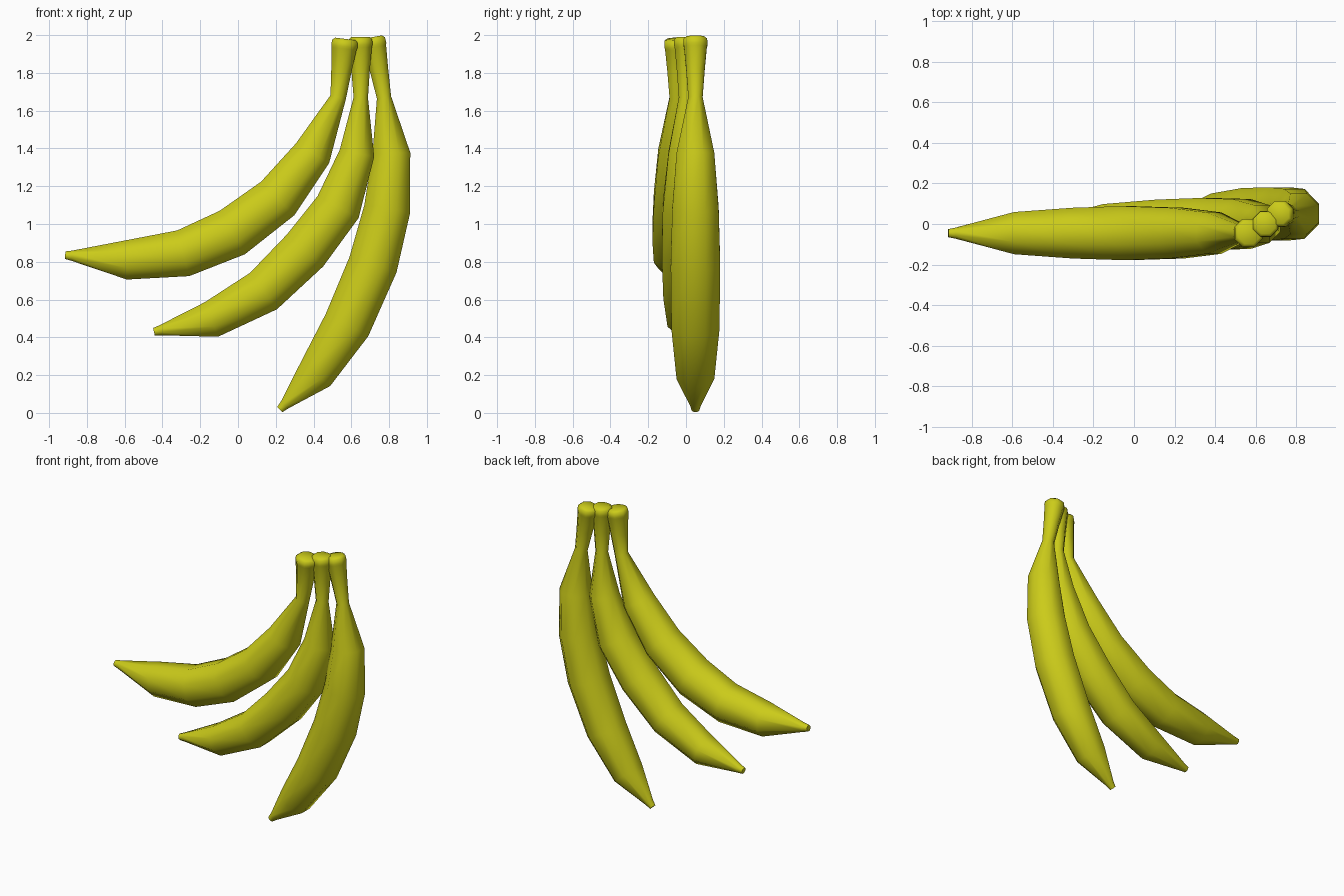
import bpy, bmesh, math
from mathutils import Vector

if "Cube" in bpy.data.objects:
    bpy.data.objects.remove(bpy.data.objects["Cube"])

SIDES = 8

skin = bpy.data.materials.new("banana_skin")
skin.diffuse_color = (0.60, 0.60, 0.01, 1)
skin.use_nodes = True
skin.node_tree.nodes["Principled BSDF"].inputs["Base Color"].default_value = skin.diffuse_color


def banana(name, y, path, stem_top, stem_r):
    """Loft octagonal rings along a path of (x, z, radius), ending in a flared stem."""
    rings = [(Vector((x, 0, z)), r) for x, z, r in path]
    # short blunt nub at the blossom end
    tip, nxt = rings[0][0], rings[1][0]
    rings.insert(1, (tip + (nxt - tip).normalized() * 0.035, 0.027))
    # flared stem with a rounded cap
    neck, neck_r = rings[-1]
    top = Vector((stem_top[0], 0, stem_top[1]))
    for t, k in ((0.45, None), (0.83, 0.97), (0.87, 1.03), (0.96, 1.0), (1.0, 0.78)):
        r = neck_r * 0.55 + stem_r * 0.45 if k is None else stem_r * k
        rings.append((neck.lerp(top, t), r))

    bm = bmesh.new()
    loops = []
    for i, (c, r) in enumerate(rings):
        a = rings[max(i - 1, 0)][0]
        b = rings[min(i + 1, len(rings) - 1)][0]
        d = Vector((0, 0, 0))
        if i > 0:
            d += (c - a).normalized()
        if i < len(rings) - 1:
            d += (b - c).normalized()
        d.normalize()
        side = Vector((0, 1, 0))
        out = side.cross(d)
        R = r / math.cos(math.pi / SIDES)
        loop = []
        for k in range(SIDES):
            ang = 2 * math.pi * (k + 0.5) / SIDES
            p = c + out * (R * math.cos(ang)) + side * (R * math.sin(ang))
            loop.append(bm.verts.new(p + Vector((0, y, 0))))
        loops.append(loop)
    for l0, l1 in zip(loops, loops[1:]):
        for k in range(SIDES):
            n = (k + 1) % SIDES
            bm.faces.new((l0[k], l0[n], l1[n], l1[k]))
    bm.faces.new(loops[0])
    bm.faces.new(loops[-1])
    bmesh.ops.recalc_face_normals(bm, faces=bm.faces)

    mesh = bpy.data.meshes.new(name)
    bm.to_mesh(mesh)
    bm.free()
    mesh.materials.append(skin)
    ob = bpy.data.objects.new(name, mesh)
    bpy.context.collection.objects.link(ob)
    bpy.context.view_layer.objects.active = ob
    ob.select_set(True)
    bpy.ops.object.shade_smooth_by_angle(angle=math.radians(50))
    ob.select_set(False)


# front banana, swinging furthest left
banana("banana_front", -0.045,
       [(-0.915, 0.835, 0.020), (-0.59, 0.81, 0.104), (-0.29, 0.845, 0.125),
        (-0.03, 0.955, 0.133), (0.21, 1.135, 0.125), (0.395, 1.375, 0.102),
        (0.53, 1.67, 0.042)], (0.568, 1.98), 0.068)

# middle banana
banana("banana_middle", 0.0,
       [(-0.445, 0.43, 0.020), (-0.14, 0.495, 0.098), (0.135, 0.645, 0.120),
        (0.355, 0.86, 0.128), (0.53, 1.09, 0.123), (0.63, 1.375, 0.093),
        (0.65, 1.67, 0.038)], (0.648, 1.99), 0.062)

# back banana, hanging lowest
banana("banana_back", 0.05,
       [(0.222, 0.018, 0.020), (0.41, 0.205, 0.100), (0.577, 0.465, 0.127),
        (0.715, 0.785, 0.131), (0.79, 1.08, 0.123), (0.812, 1.375, 0.100),
        (0.773, 1.67, 0.038)], (0.715, 1.99), 0.062)
